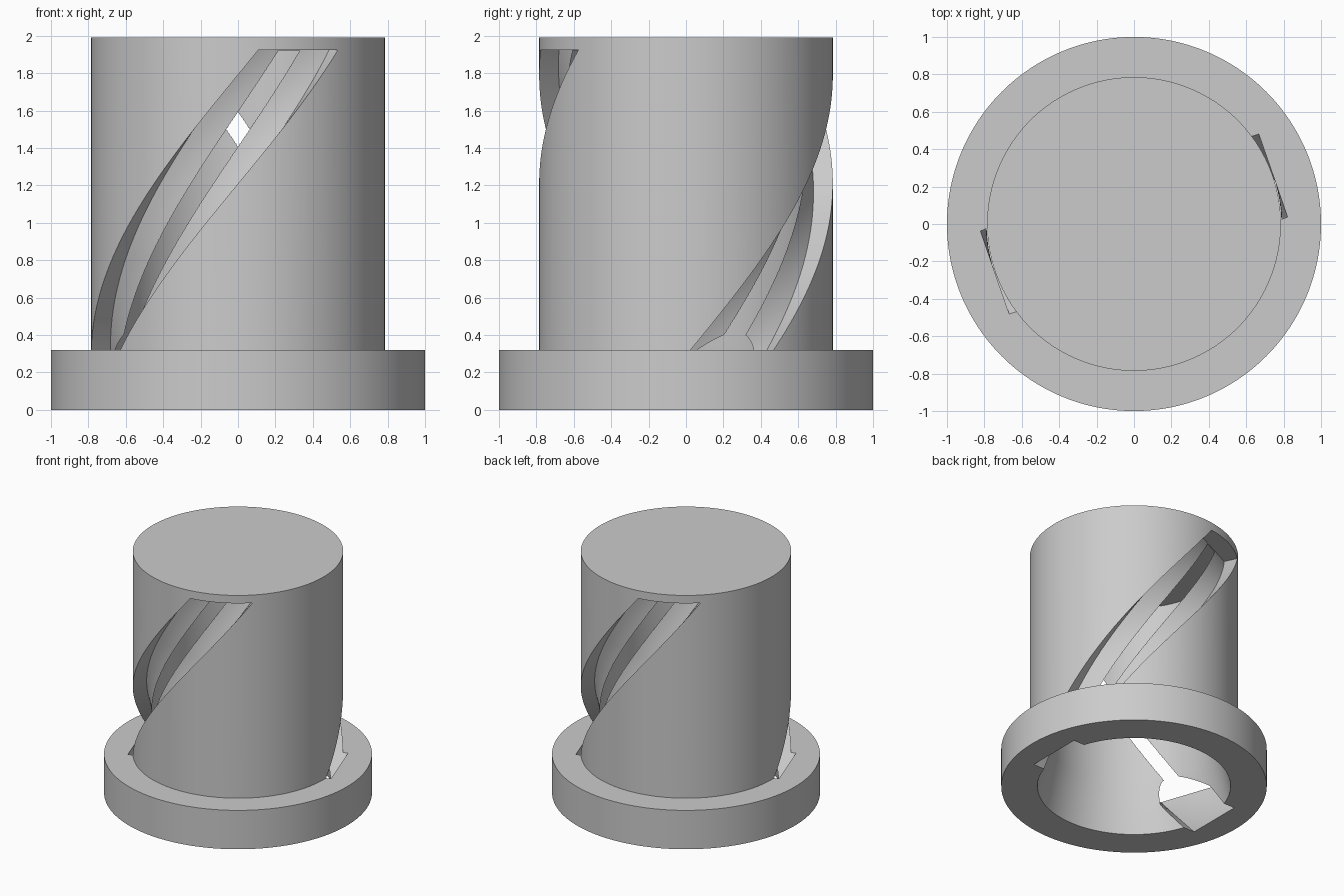
import bpy, bmesh
from math import cos, sin, radians
from mathutils import Vector

cube = bpy.data.objects.get("Cube")
if cube:
    bpy.data.objects.remove(cube, do_unlink=True)

SEGMENTS = 192
TURN = radians(60)          # helix twist per unit of height
GROOVE_TOP = 1.925
FLOOR, OUTER, HALF_WIDTH = 0.64, 0.788, 0.235


def add_object(name, bm):
    bmesh.ops.recalc_face_normals(bm, faces=bm.faces)
    mesh = bpy.data.meshes.new(name)
    bm.to_mesh(mesh)
    bm.free()
    obj = bpy.data.objects.new(name, mesh)
    bpy.context.collection.objects.link(obj)
    return obj


def revolve(name, profile):
    """Lathe a profile of (radius, height) points about z."""
    bm = bmesh.new()
    rings = []
    for r, z in profile:
        rings.append([bm.verts.new((r * cos(a), r * sin(a), z))
                      for a in (radians(360) * i / SEGMENTS for i in range(SEGMENTS))])
    for low, high in zip(rings, rings[1:]):
        for i in range(SEGMENTS):
            j = (i + 1) % SEGMENTS
            bm.faces.new((low[i], low[j], high[j], high[i]))
    bm.faces.new(rings[0])
    bm.faces.new(rings[-1])
    return add_object(name, bm)


def helical_cutter(name, start):
    """Rectangular section swept up the helix, its floor split finely so it stays flat."""
    across = 10
    offsets = [HALF_WIDTH * (2 * i / across - 1) for i in range(across + 1)]
    section = [(FLOOR, t) for t in offsets] + [(OUTER, t) for t in reversed(offsets)]
    bm = bmesh.new()
    steps, bottom = 110, -0.05
    rings = []
    for k in range(steps + 1):
        z = bottom + (GROOVE_TOP - bottom) * k / steps
        a = start + TURN * z
        radial, tangent = Vector((cos(a), sin(a), 0)), Vector((-sin(a), cos(a), 0))
        rings.append([bm.verts.new(radial * r + tangent * t + Vector((0, 0, z)))
                      for r, t in section])
    count = len(section)
    for low, high in zip(rings, rings[1:]):
        for i in range(count):
            j = (i + 1) % count
            bm.faces.new((low[i], low[j], high[j], high[i]))
    bm.faces.new(rings[0])
    bm.faces.new(rings[-1])
    return add_object(name, bm)


# Capped sleeve with flange, hollow from below with a tapered lead-in
sleeve = revolve("flanged_sleeve", [
    (0.643, 1.92), (0.643, 0.4), (0.727, 0), (1, 0), (1, 0.32),
    (0.785, 0.32), (0.785, 1.99)])

# Two opposite helical grooves that break into the bore as a narrow slot
for side in range(2):
    cutter = helical_cutter("groove_cutter", radians(180) * side)
    cutter.hide_render = True
    cut = sleeve.modifiers.new("groove", "BOOLEAN")
    cut.operation = "DIFFERENCE"
    cut.solver = "EXACT"
    cut.object = cutter
    bpy.context.view_layer.objects.active = sleeve
    bpy.ops.object.modifier_apply(modifier=cut.name)
    bpy.data.objects.remove(cutter, do_unlink=True)

# Plain grey finish
grey = bpy.data.materials.new("plain_grey")
grey.use_nodes = True
colour = (0.6, 0.6, 0.6, 1)
grey.diffuse_color = colour
grey.node_tree.nodes["Principled BSDF"].inputs["Base Color"].default_value = colour
sleeve.data.materials.clear()
sleeve.data.materials.append(grey)

bpy.ops.object.select_all(action="DESELECT")
sleeve.select_set(True)
bpy.context.view_layer.objects.active = sleeve
bpy.ops.object.shade_smooth_by_angle(angle=radians(30))
